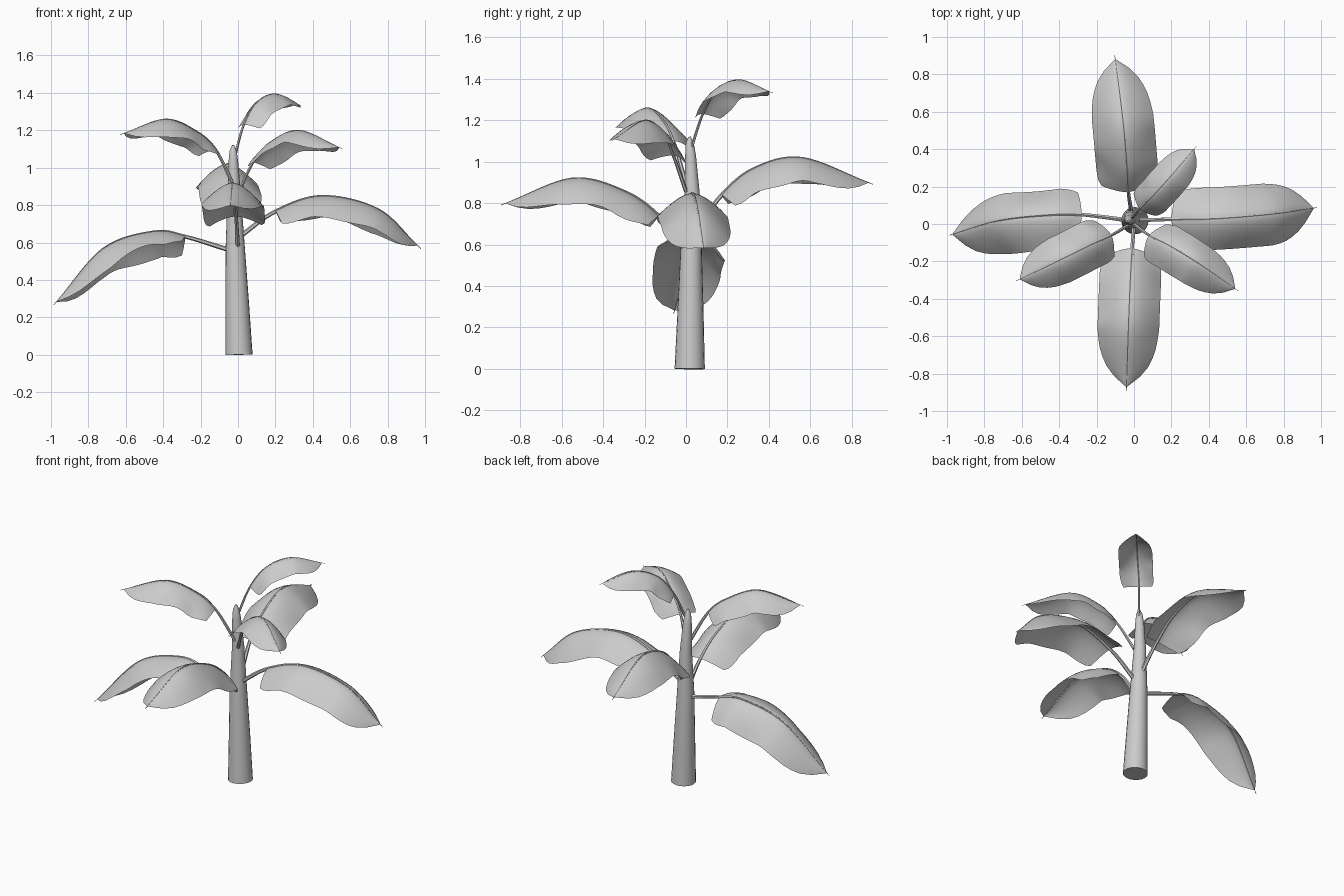
import bpy, bmesh, math
from mathutils import Vector

if "Cube" in bpy.data.objects:
    bpy.data.objects.remove(bpy.data.objects["Cube"])


def spline(pts, per=8):
    """Catmull-Rom samples through the given points."""
    p = [Vector(q) for q in pts]
    p = [2 * p[0] - p[1]] + p + [2 * p[-1] - p[-2]]
    out = []
    for i in range(1, len(p) - 2):
        a, b, c, d = p[i - 1:i + 3]
        for k in range(per):
            t = k / per
            out.append(0.5 * (2 * b + (c - a) * t + (2 * a - 5 * b + 4 * c - d) * t * t
                              + (3 * b - a - 3 * c + d) * t ** 3))
    return out + [p[-2]]


def lerp_table(table, t):
    for (t0, v0), (t1, v1) in zip(table, table[1:]):
        if t <= t1:
            return v0 + (v1 - v0) * (t - t0) / (t1 - t0)
    return table[-1][1]


def tangent(path, i):
    return (path[min(i + 1, len(path) - 1)] - path[max(i - 1, 0)]).normalized()


def finish(bm, name):
    mesh = bpy.data.meshes.new(name)
    bm.to_mesh(mesh)
    bm.free()
    ob = bpy.data.objects.new(name, mesh)
    bpy.context.collection.objects.link(ob)
    bpy.ops.object.select_all(action='DESELECT')
    ob.select_set(True)
    bpy.context.view_layer.objects.active = ob
    bpy.ops.object.shade_smooth_by_angle(angle=math.radians(50))


def tube(name, path, radii, sides, ref):
    bm = bmesh.new()
    rings = []
    for i, (c, r) in enumerate(zip(path, radii)):
        t = tangent(path, i)
        u = t.cross(Vector(ref)).normalized()
        v = t.cross(u)
        rings.append([bm.verts.new(c + r * (u * math.cos(a) + v * math.sin(a)))
                      for a in (2 * math.pi * k / sides for k in range(sides))])
    for a, b in zip(rings, rings[1:]):
        for k in range(sides):
            n = (k + 1) % sides
            bm.faces.new((a[k], a[n], b[n], b[k]))
    bm.faces.new(rings[0])
    bm.faces.new(rings[-1])
    bmesh.ops.recalc_face_normals(bm, faces=bm.faces)
    finish(bm, name)


# half-width of the blade along its length: square base, blunt pointed tip
OUTLINE = [(0, .84), (.05, .95), (.15, 1), (.72, 1), (.82, .93), (.9, .76), (.95, .5), (1, .03)]
DROOP = [(0, .5), (.3, .72), (.75, .72), (1, .5)]


def blade(name, rib, half, roll):
    """Arched leaf surface hung along the rib."""
    bm = bmesh.new()
    rows, cols, n = [], 10, len(rib)
    for i, c in enumerate(rib):
        f = i / (n - 1)
        t = tangent(rib, i)
        s0 = t.cross(Vector((0, 0, 1))).normalized()
        n0 = s0.cross(t)
        s = s0 * math.cos(roll) + n0 * math.sin(roll)
        up = n0 * math.cos(roll) - s0 * math.sin(roll)
        w = half * lerp_table(OUTLINE, f)
        row = []
        for k in range(cols + 1):
            q = 2 * k / cols - 1
            wave = .05 * q * q * math.sin(f * 14 + q)
            drop = abs(q) ** 1.6 * lerp_table(DROOP, f) + wave
            row.append(bm.verts.new(c + s * (q * w) - up * (drop * w)))
        rows.append(row)
    for a, b in zip(rows, rows[1:]):
        for k in range(cols):
            bm.faces.new((a[k], a[k + 1], b[k + 1], b[k]))
    finish(bm, name)


# trunk
trunk = [(.005, .018, 0, .073), (-.005, .022, .3, .062), (-.015, .025, .58, .051),
         (-.02, .03, .85, .036), (-.025, .022, 1.03, .026), (-.026, .018, 1.09, .019),
         (-.026, .017, 1.12, .006)]
tube("trunk", [Vector(p[:3]) for p in trunk], [p[3] for p in trunk], 20, (0, 1, 0))

# leaves: rib points from trunk to tip, half width, roll
LEAVES = {
    "right_leaf": ([(0, .02, .63), (.2, .025, .77), (.45, .03, .85), (.75, .055, .78),
                    (.96, .085, .585)], .167, 0),
    "left_leaf": ([(-.03, .02, .56), (-.28, .05, .635), (-.45, .05, .66), (-.72, .02, .57),
                   (-.97, -.055, .285)], .165, -.25),
    "back_leaf": ([(-.01, .04, .66), (-.03, .17, .84), (-.04, .33, .97), (-.06, .56, 1.02),
                   (-.1, .88, .9)], .165, 0),
    "front_leaf": ([(0, 0, .57), (-.01, -.13, .74), (-.02, -.3, .86), (-.03, -.55, .92),
                    (-.04, -.87, .8)], .165, 0),
    "upper_left_leaf": ([(-.02, 0, .9), (-.12, -.06, 1.1), (-.23, -.11, 1.2), (-.39, -.19, 1.26),
                         (-.61, -.295, 1.185)], .13, 0),
    "upper_right_leaf": ([(0, 0, .86), (.08, -.06, 1.03), (.18, -.11, 1.14), (.33, -.2, 1.2),
                          (.54, -.345, 1.11)], .122, .15),
    "top_leaf": ([(-.02, .02, 1.05), (.03, .08, 1.23), (.1, .15, 1.35), (.2, .26, 1.395),
                  (.32, .40, 1.34)], .1, .08),
}
for name, (pts, half, roll) in LEAVES.items():
    path = spline(pts)
    blade(name, path[8:], half, roll)
    # stalk runs on under the blade and pokes out at the tip
    stalk = path + [path[-1] + .025 * tangent(path, len(path) - 1)]
    big = half / .165
    radii = [big * (.013 - .0115 * i / (len(stalk) - 1)) for i in range(len(stalk))]
    stalk = [p - Vector((0, 0, .4 * r)) for p, r in zip(stalk, radii)]
    side = tangent(path, 16).cross(Vector((0, 0, 1)))
    tube(name + "_stalk", stalk, radii, 6, side)
